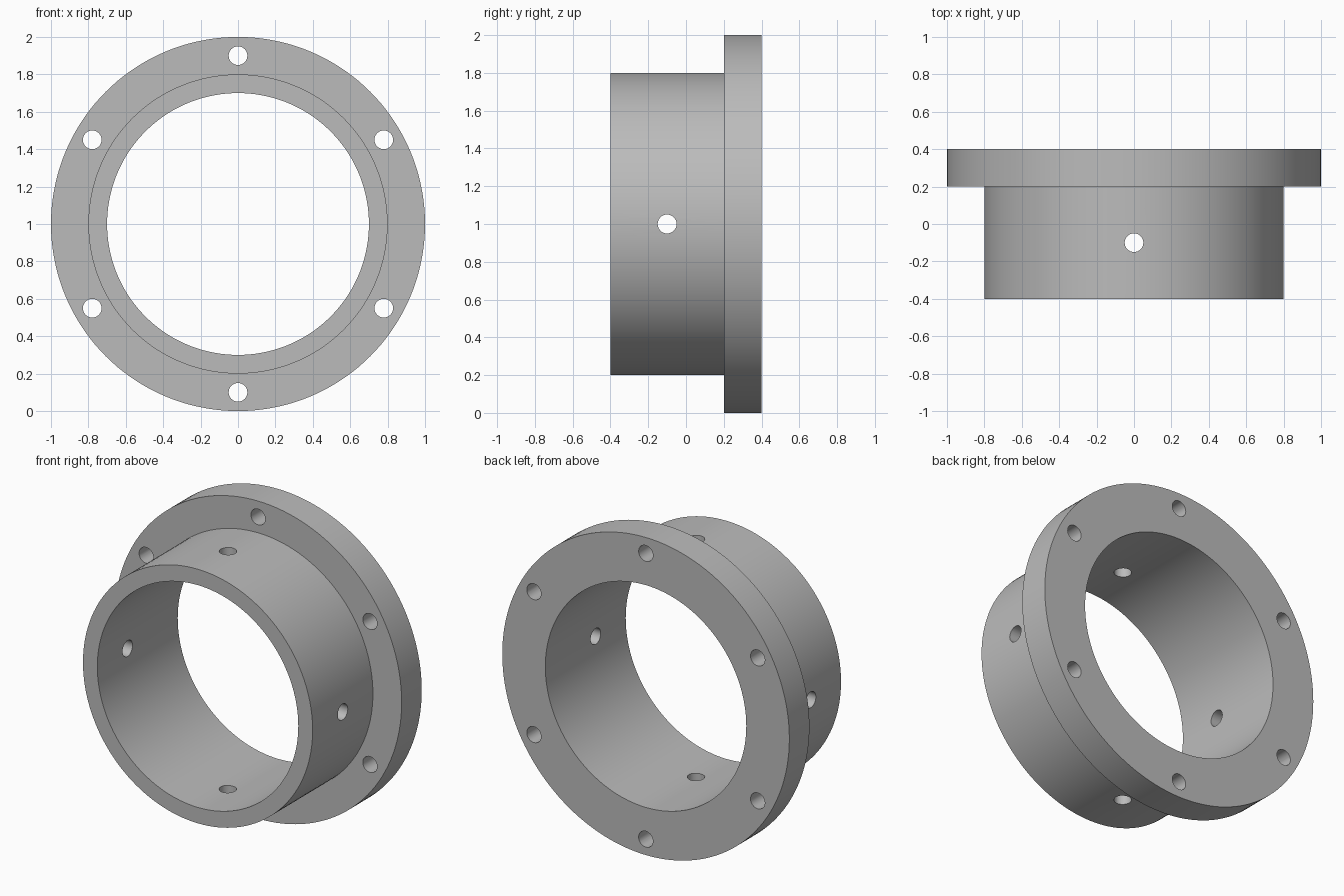
import bpy, bmesh, math
from mathutils import Matrix, Vector

if "Cube" in bpy.data.objects:
    bpy.data.objects.remove(bpy.data.objects["Cube"])

SEGMENTS = 144
CENTRE = Vector((0, 0, 1))
HOLE_RADIUS = 0.05

grey = bpy.data.materials.new("plain grey")
grey.use_nodes = True
GREY = (0.5, 0.5, 0.5, 1)
grey.diffuse_color = GREY
grey.node_tree.nodes["Principled BSDF"].inputs["Base Color"].default_value = GREY


def make_object(name, bm):
    bmesh.ops.recalc_face_normals(bm, faces=bm.faces)
    mesh = bpy.data.meshes.new(name)
    bm.to_mesh(mesh)
    bm.free()
    mesh.materials.append(grey)
    obj = bpy.data.objects.new(name, mesh)
    bpy.context.collection.objects.link(obj)
    return obj


def lathe(name, profile):
    """Revolve a closed (radius, y) profile about the y axis through CENTRE."""
    bm = bmesh.new()
    rings = []
    for i in range(SEGMENTS):
        a = math.tau * i / SEGMENTS
        rings.append([bm.verts.new(CENTRE + Vector((r * math.cos(a), y, r * math.sin(a))))
                      for r, y in profile])
    n = len(profile)
    for i, ring in enumerate(rings):
        following = rings[(i + 1) % SEGMENTS]
        for j in range(n):
            k = (j + 1) % n
            bm.faces.new((ring[j], ring[k], following[k], following[j]))
    return make_object(name, bm)


def add_drill(bm, centre, axis, length):
    turn = Vector((0, 0, 1)).rotation_difference(axis).to_matrix().to_4x4()
    bmesh.ops.create_cone(bm, cap_ends=True, segments=32, radius1=HOLE_RADIUS,
                          radius2=HOLE_RADIUS, depth=length,
                          matrix=Matrix.Translation(centre) @ turn)


def radial(degrees):
    a = math.radians(degrees)
    return Vector((math.cos(a), 0, math.sin(a)))


# Sleeve and flange turned as one piece
collar = lathe("flanged_collar", [(0.7, -0.4), (0.8, -0.4), (0.8, 0.2),
                                  (1, 0.2), (1, 0.4), (0.7, 0.4)])

# Six bolt holes through the flange, four set-screw holes through the sleeve
bm = bmesh.new()
for i in range(6):
    add_drill(bm, CENTRE + radial(30 + 60 * i) * 0.9 + Vector((0, 0.3, 0)),
              Vector((0, 1, 0)), 0.4)
for i in range(4):
    add_drill(bm, CENTRE + radial(90 * i) * 0.75 + Vector((0, -0.1, 0)),
              radial(90 * i), 0.3)
drills = make_object("hole_cutters", bm)
drills.hide_render = True

# Cut the holes, then drop the cutters
cut = collar.modifiers.new("holes", "BOOLEAN")
cut.operation = "DIFFERENCE"
cut.solver = "EXACT"
cut.object = drills
bpy.ops.object.select_all(action="DESELECT")
bpy.context.view_layer.objects.active = collar
collar.select_set(True)
bpy.ops.object.modifier_apply(modifier=cut.name)
bpy.data.objects.remove(drills)
bpy.ops.object.shade_smooth_by_angle(angle=math.radians(30))
